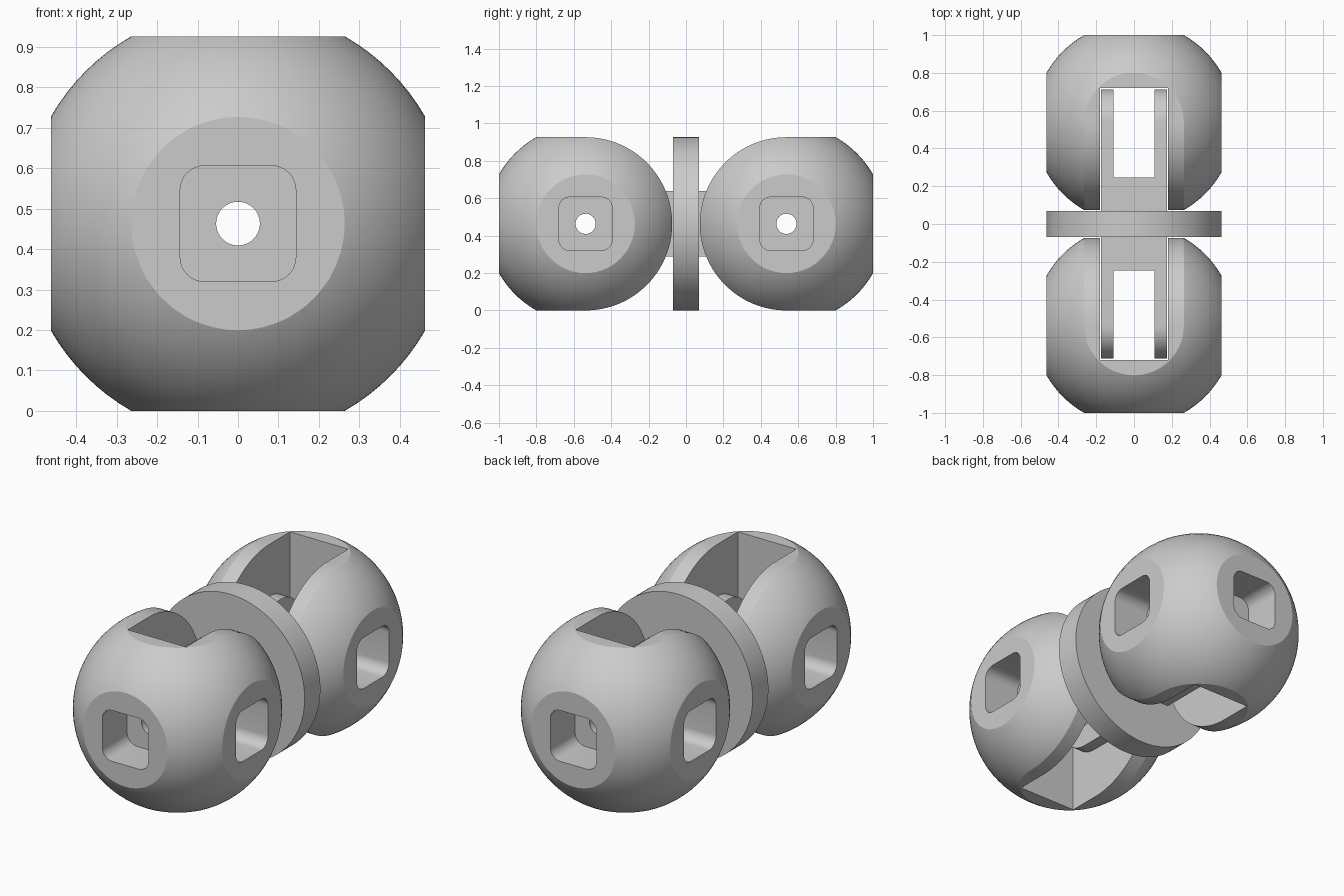
import bpy, bmesh, math
from mathutils import Matrix

if "Cube" in bpy.data.objects:
    bpy.data.objects.remove(bpy.data.objects["Cube"])

CY, CZ = 0.537, 0.463      # ball centre
HALF, R = 0.463, 0.533     # flat-to-centre distance, sphere radius
PIN = 0.054                # pin hole radius


def arc(cu, cv, r, a0, a1, n):
    return [(cu + r * math.cos(math.radians(a0 + (a1 - a0) * i / n)),
             cv + r * math.sin(math.radians(a0 + (a1 - a0) * i / n))) for i in range(n + 1)]


def circle(cu, cv, r, n=64):
    return arc(cu, cv, r, 0, 360, n)[:-1]


def rounded(cu, cv, h, r):
    pts = []
    for a, su, sv in ((0, 1, 1), (90, -1, 1), (180, -1, -1), (270, 1, -1)):
        pts += arc(cu + su * (h - r), cv + sv * (h - r), r, a, a + 90, 8)
    return pts


def rect(u0, u1, v0, v1):
    return [(u0, v0), (u1, v0), (u1, v1), (u0, v1)]


def new_object(name, bm):
    bmesh.ops.recalc_face_normals(bm, faces=bm.faces)
    me = bpy.data.meshes.new(name)
    bm.to_mesh(me)
    bm.free()
    ob = bpy.data.objects.new(name, me)
    bpy.context.collection.objects.link(ob)
    return ob


def prism(name, pts, axis, a, b):
    """Extrude a profile along x (profile in y,z) or along y (profile in x,z)."""
    bm = bmesh.new()
    place = (lambda u, v, t: (t, u, v)) if axis == 'x' else (lambda u, v, t: (u, t, v))
    lo = [bm.verts.new(place(u, v, a)) for u, v in pts]
    hi = [bm.verts.new(place(u, v, b)) for u, v in pts]
    bm.faces.new(lo)
    bm.faces.new(hi)
    for i in range(len(pts)):
        j = (i + 1) % len(pts)
        bm.faces.new((lo[i], lo[j], hi[j], hi[i]))
    return new_object(name, bm)


def boolean(ob, tool, op='DIFFERENCE'):
    tool.hide_render = True
    m = ob.modifiers.new(op, 'BOOLEAN')
    m.operation, m.solver, m.object = op, 'EXACT', tool
    bpy.context.view_layer.objects.active = ob
    bpy.ops.object.modifier_apply(modifier=m.name)
    bpy.data.objects.remove(tool)


def smooth(ob):
    bpy.ops.object.select_all(action='DESELECT')
    ob.select_set(True)
    bpy.context.view_layer.objects.active = ob
    bpy.ops.object.shade_smooth_by_angle(angle=math.radians(20))


# Ball trimmed by a block that is square outside and round toward the disc
bm = bmesh.new()
bmesh.ops.create_uvsphere(bm, u_segments=96, v_segments=48, radius=R,
                          matrix=Matrix.Translation((0, CY, CZ)))
ball = new_object("back_ball", bm)
block = arc(CY, CZ, HALF, 90, 270, 64) + [(CY + HALF, CZ - HALF), (CY + HALF, CZ + HALF)]
boolean(ball, prism("trim", block, 'x', -HALF, HALF), 'INTERSECT')

# Slot for the fork, rounded square pockets, and pin holes
boolean(ball, prism("slot", rect(-0.2, 0.72, -0.2, 1.2), 'x', -0.181, 0.181))
for s in (-1, 1):
    boolean(ball, prism("side_pocket", rounded(CY, CZ, 0.143, 0.06), 'x', s * 0.24, s * 0.6))
boolean(ball, prism("end_pocket", rounded(0, CZ, 0.143, 0.06), 'y', 0.78, 1.2))
boolean(ball, prism("cross_hole", circle(CY, CZ, PIN), 'x', -0.7, 0.7))
boolean(ball, prism("end_hole", circle(0, CZ, PIN), 'y', 0.6, 1.2))
smooth(ball)

# Mirrored front ball
front = ball.copy()
front.data = ball.data.copy()
front.name = "front_ball"
front.data.transform(Matrix.Scale(-1, 4, (0, 1, 0)))
front.data.flip_normals()
bpy.context.collection.objects.link(front)

# Central disc with a fork on both sides
link = prism("disc_and_forks", circle(0, CZ, HALF, 128), 'y', -0.07, 0.07)
bar = arc(CY, CZ, 0.175, -90, 90, 32) + arc(-CY, CZ, 0.175, 90, 270, 32)
boolean(link, prism("bar", bar, 'x', -0.176, 0.176), 'UNION')
for s in (-1, 1):
    boolean(link, prism("gap", rect(s * 0.247, s * 0.9, 0, 1), 'x', -0.108, 0.108))
    boolean(link, prism("fork_hole", circle(s * CY, CZ, PIN), 'x', -0.4, 0.4))
boolean(link, prism("axis_hole", circle(0, CZ, PIN), 'y', -0.5, 0.5))
smooth(link)
